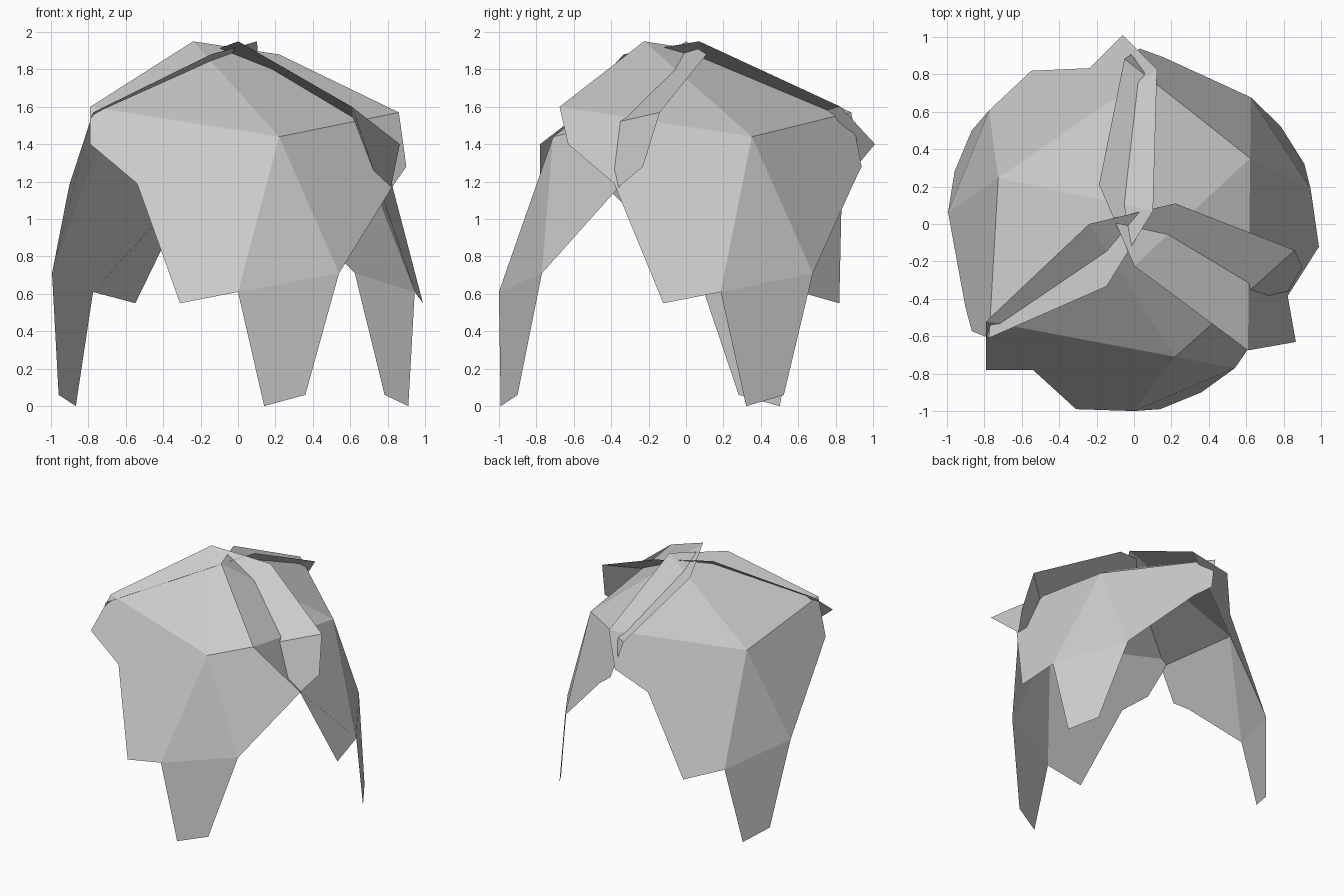
import bpy
from math import radians

if "Cube" in bpy.data.objects:
    bpy.data.objects.remove(bpy.data.objects["Cube"])

# One folded shell panel: an outline around a central fold point
outline = [
    (-0.79, -0.52, 1.60), (-0.79, -0.78, 1.40), (-0.54, -0.78, 1.19),   # left wing
    (-0.31, -0.99, 0.55), (0.00, -1.00, 0.61),                          # lower flap
    (0.14, -0.99, 0.00), (0.36, -0.90, 0.06), (0.54, -0.77, 0.71),      # foot
    (0.83, -0.35, 1.18), (0.90, -0.23, 1.28), (0.86, -0.14, 1.57),      # right wing
    (0.22, 0.11, 1.88), (-0.24, 0.00, 1.95),                            # crown edge
]
fold_centre = (0.22, -0.71, 1.44)
C = len(outline)
facets = [
    (C, 0, 1, 2, 3, 4),
    (C, 4, 7),
    (4, 5, 6, 7),
    (C, 7, 8, 9, 10),
    (C, 10, 11, 12),
    (C, 12, 0),
]
mesh = bpy.data.meshes.new("shell_panel")
mesh.from_pydata(outline + [fold_centre], [], facets)
mesh.update()

# Three copies interlock as a slightly uneven pinwheel
placements = [
    ("front_panel", 0, (0, 0, 0)),
    ("right_panel", 100, (-0.04, 0.012, 0)),
    ("left_panel", 225, (-0.068, -0.10, 0)),
]
for name, angle, offset in placements:
    panel = bpy.data.objects.new(name, mesh)
    panel.rotation_euler.z = radians(angle)
    panel.location = offset
    bpy.context.collection.objects.link(panel)
